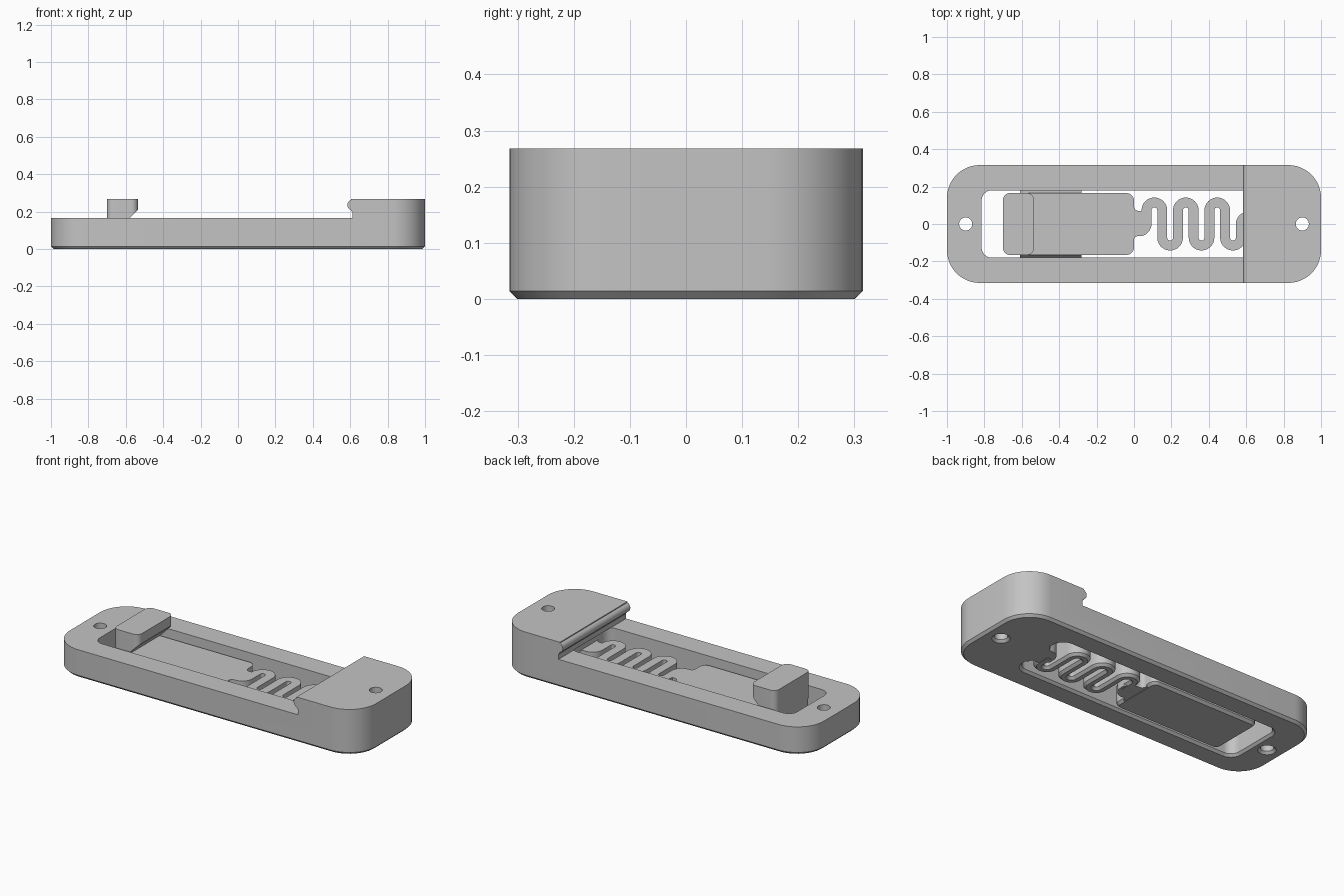
import bpy, bmesh, math
from mathutils import Vector

if "Cube" in bpy.data.objects:
    bpy.data.objects.remove(bpy.data.objects["Cube"])

GREY = (0.55, 0.55, 0.55, 1)
mat = bpy.data.materials.new("plain grey")
mat.use_nodes = True
mat.diffuse_color = GREY
mat.node_tree.nodes["Principled BSDF"].inputs["Base Color"].default_value = GREY

CH = 0.014      # chamfer on lower edges
DECK = 0.165    # rail height
TOP = 0.268     # block and handle height
PAD = 0.118     # pad and spring height


def rounded(x0, x1, half_y, r, grow=0.0):
    """Rounded rectangle outline, optionally offset outward."""
    x0, x1, h, r = x0 - grow, x1 + grow, half_y + grow, max(r + grow, 0.002)
    pts = []
    for q, (cx, cy) in enumerate([(x1 - r, h - r), (x0 + r, h - r),
                                  (x0 + r, r - h), (x1 - r, r - h)]):
        for i in range(13):
            a = (q + i / 12) * math.pi / 2
            pts.append((cx + r * math.cos(a), cy + r * math.sin(a)))
    return pts


def loft(name, rings, caps=True, smooth=True):
    """Skin a list of equal closed rings and cap both ends."""
    bm = bmesh.new()
    rows = [[bm.verts.new(p) for p in ring] for ring in rings]
    n = len(rows[0])
    for a, b in zip(rows, rows[1:]):
        for i in range(n):
            j = (i + 1) % n
            bm.faces.new((a[i], a[j], b[j], b[i]))
    bm.faces.new(rows[0][::-1])
    bm.faces.new(rows[-1])
    bmesh.ops.recalc_face_normals(bm, faces=bm.faces)
    me = bpy.data.meshes.new(name)
    bm.to_mesh(me)
    bm.free()
    me.materials.append(mat)
    ob = bpy.data.objects.new(name, me)
    bpy.context.collection.objects.link(ob)
    return ob


def at_z(pts, z):
    return [(x, y, z) for x, y in pts]


def across(name, profile, half_y):
    """Extrude an x-z profile along y."""
    return loft(name, [[(x, y, z) for x, z in profile] for y in (-half_y, half_y)])


def slab(name, dims, z1, flare=-CH, z0=0.0):
    """Rounded plate whose lower edge is chamfered in or flared out."""
    return loft(name, [at_z(rounded(*dims, flare), z0),
                       at_z(rounded(*dims), z0 + CH), at_z(rounded(*dims), z1)])


def cut(ob, cutter):
    cutter.hide_render = True
    mod = ob.modifiers.new("cut", "BOOLEAN")
    mod.operation, mod.solver, mod.object = "DIFFERENCE", "EXACT", cutter
    bpy.context.view_layer.objects.active = ob
    bpy.ops.object.modifier_apply(modifier=mod.name)
    bpy.data.objects.remove(cutter)


def arc(cx, cz, r, a0, a1, n=8):
    return [(cx + r * math.cos(math.radians(a0 + (a1 - a0) * i / n)),
             cz + r * math.sin(math.radians(a0 + (a1 - a0) * i / n))) for i in range(n + 1)]


# Frame with raised end block, undercut lip, window and screw holes
frame = slab("frame", (-1, 1, 0.315, 0.175), TOP)
lip = [(-1.1, DECK), (0.612, DECK), (0.612, 0.195)]
lip += arc(0.613, 0.235, 0.029, 250, 110) + [(0.603, 0.3), (-1.1, 0.3)]
cut(frame, across("step_cutter", lip, 0.5))
cut(frame, slab("window_cutter", (-0.815, 0.638, 0.18, 0.055), DECK + 0.001, CH, -0.0005))
for x in (-0.9, 0.9):
    cut(frame, slab("hole_cutter", (x - 0.035, x + 0.035, 0.035, 0.0349), 0.4, CH, -0.0005))

# Sliding pad
pad = slab("pad", (-0.7, 0, 0.165, 0.04), PAD)

# Handle with a sloped underside
handle = loft("handle", [at_z(rounded(-0.7, -0.535, 0.165, 0.035), z) for z in (PAD - 0.01, TOP)])
cut(handle, across("slope_cutter", [(-0.525, 0.22), (-0.64, 0.105), (-0.5, 0.105), (-0.5, 0.22)], 0.3))

# Guide ribs on both flanks of the pad
ribs = []
for side, s in (("left", 1), ("right", -1)):
    rib = [(0.16, 0.02), (0.181, 0.055), (0.181, 0.075), (0.16, 0.11)]
    ribs.append(loft("guide_rib_" + side, [[(x, s * y, z) for y, z in rib] for x in (-0.61, -0.28)]))

# Serpentine spring: one cross-section swept along a meandering path
R, W, REACH, X0 = 0.042, 0.0265, 0.073, 0.067
path = [(X0, 0.0)]
for k in range(6):
    s = 1 if k % 2 == 0 else -1
    path += arc(X0 + R * (2 * k + 1), s * REACH, R, 180, 180 - s * 180, 16)
path.append((X0 + R * 12, 0.0))
section = [(-W, PAD), (W, PAD), (W, CH), (W - CH, 0), (CH - W, 0), (-W, CH)]
rings = []
for i, p in enumerate(path):
    a, b = Vector(path[max(i - 1, 0)]), Vector(path[min(i + 1, len(path) - 1)])
    t = (b - a).normalized()
    if i in (0, len(path) - 1):
        t = Vector((0, 1))
    rings.append([(p[0] - t.y * o, p[1] + t.x * o, z) for o, z in section])
spring = loft("spring", rings)

# Filleted tabs joining the spring to the pad and to the frame
tab = [(-0.03, 0.1), (0, 0.1)] + arc(0.025, 0.095, 0.025, 180, 270, 5) + [(0.06, 0.07), (X0 + W, 0.03)]
tab += arc(X0 + W - 0.065, 0, 0.065, 0, -90, 8) + arc(0.02, -0.085, 0.02, 90, 180, 5) + [(-0.03, -0.1)]
mid = X0 + 6 * R
tabs = [loft("pad_tab", [at_z(tab, z) for z in (0.002, PAD)]),
        loft("frame_tab", [at_z([(2 * mid - x, -y) for x, y in tab], z) for z in (0.002, PAD)])]

# Smooth rounded walls, keep edges sharp
bpy.ops.object.select_all(action="DESELECT")
for ob in [frame, pad, handle, spring] + ribs + tabs:
    ob.select_set(True)
bpy.context.view_layer.objects.active = frame
bpy.ops.object.shade_smooth_by_angle(angle=math.radians(30))
